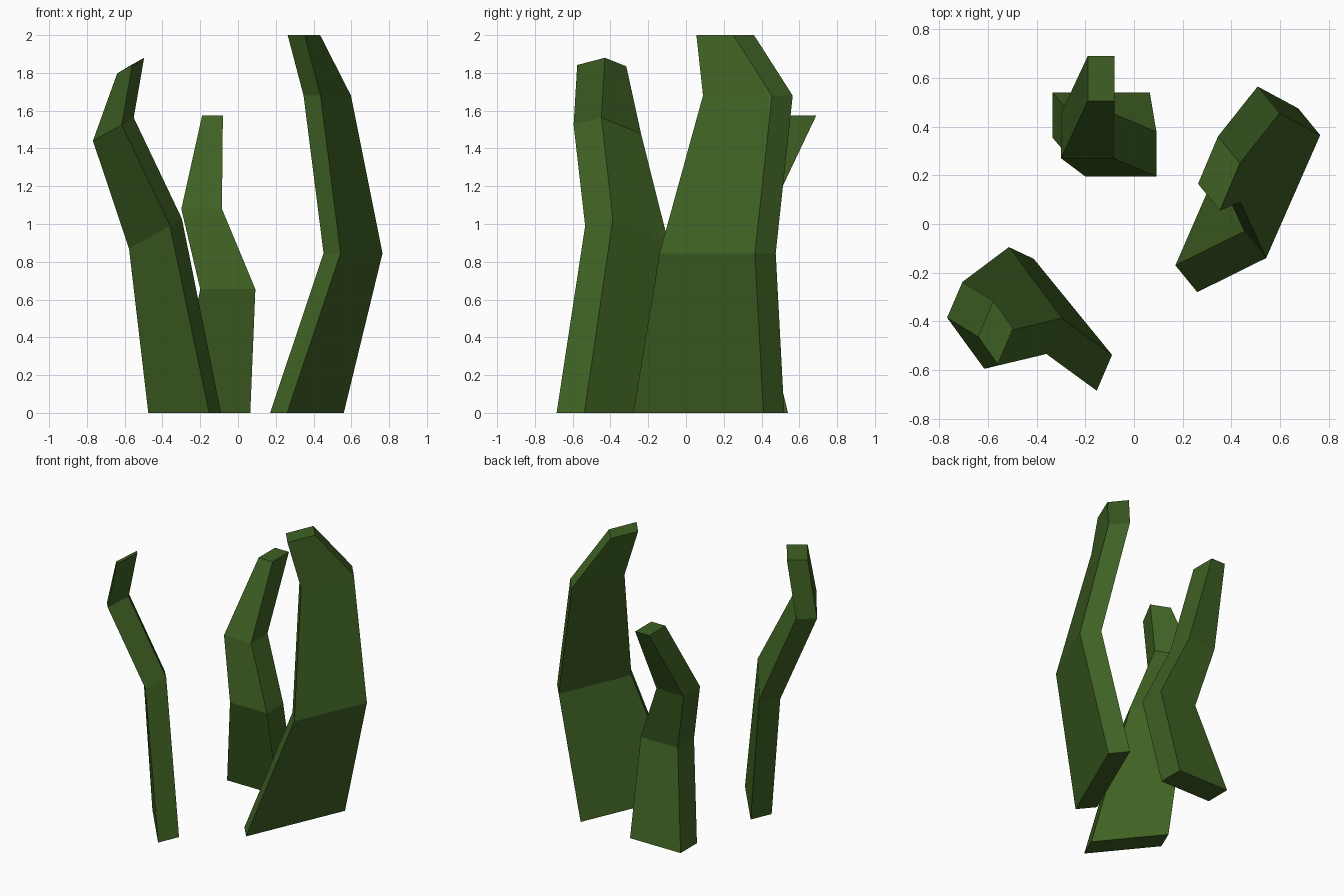
import bpy, bmesh
from mathutils import Vector

if "Cube" in bpy.data.objects:
    bpy.data.objects.remove(bpy.data.objects["Cube"])

green = bpy.data.materials.new("grass_green")
green.diffuse_color = (0.05, 0.12, 0.017, 1)
green.use_nodes = True
green.node_tree.nodes["Principled BSDF"].inputs["Base Color"].default_value = green.diffuse_color


def blade(name, thickness, levels):
    """Loft a blade: each level is its two front edge points, thickened by one offset."""
    bm = bmesh.new()
    rings = []
    for a, b in levels:
        t = Vector(thickness)
        if a[2] == 0:
            t.z = 0  # the base stays flat on the ground
        a, b = Vector(a), Vector(b)
        rings.append([bm.verts.new(p) for p in (a, b, b + t, a + t)])
    for low, high in zip(rings, rings[1:]):
        for i in range(4):
            j = (i + 1) % 4
            bm.faces.new((low[i], low[j], high[j], high[i]))
    bm.faces.new(rings[0][::-1])
    bm.faces.new(rings[-1])
    bmesh.ops.recalc_face_normals(bm, faces=bm.faces)
    mesh = bpy.data.meshes.new(name)
    bm.to_mesh(mesh)
    bm.free()
    mesh.materials.append(green)
    bpy.context.collection.objects.link(bpy.data.objects.new(name, mesh))


# Tall wide blade on the right
blade("tall_blade", (-0.09, 0.11, 0), [
    ((0.26, -0.28, 0), (0.56, 0.41, 0)),
    ((0.543, -0.14, 0.845), (0.765, 0.365, 0.845)),
    ((0.437, 0.09, 1.68), (0.598, 0.455, 1.68)),
    ((0.353, 0.055, 2), (0.435, 0.25, 2))])

# Leaning twisted blade at the front left
blade("leaning_blade", (0.063, 0.147, 0.038), [
    ((-0.475, -0.29, 0), (-0.153, -0.685, 0)),
    ((-0.577, -0.242, 0.87), (-0.36, -0.534, 0.99)),
    ((-0.768, -0.385, 1.44), (-0.615, -0.595, 1.525)),
    ((-0.64, -0.463, 1.797), (-0.56, -0.576, 1.842))])

# Short blade at the back
blade("short_blade", (0, 0.185, 0), [
    ((-0.335, 0.355, 0), (0.065, 0.355, 0)),
    ((-0.2, 0.195, 0.655), (0.092, 0.195, 0.655)),
    ((-0.3, 0.27, 1.08), (-0.085, 0.27, 1.08)),
    ((-0.19, 0.505, 1.575), (-0.08, 0.505, 1.575))])
